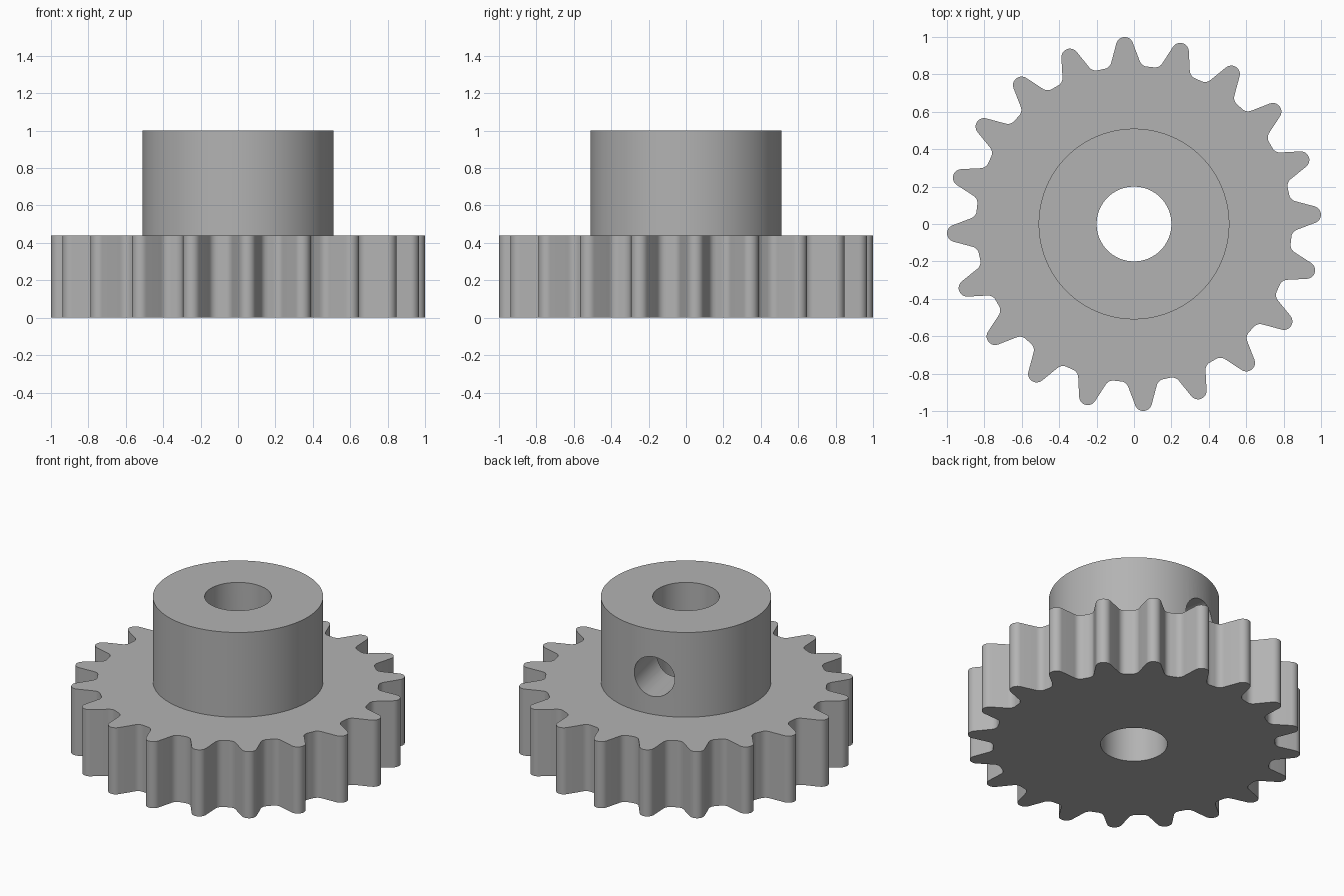
import bpy, bmesh, math
from mathutils import Matrix

if "Cube" in bpy.data.objects:
    bpy.data.objects.remove(bpy.data.objects["Cube"])

TEETH, FIRST = 20, math.radians(3)
GEAR_H, HUB_R, BORE_R, HOLE_R = 0.44, 0.51, 0.2, 0.131

steel = bpy.data.materials.new("steel_grey")
steel.diffuse_color = (0.45, 0.45, 0.45, 1)
steel.use_nodes = True
steel.node_tree.nodes["Principled BSDF"].inputs["Base Color"].default_value = steel.diffuse_color


def make(name, bm):
    bmesh.ops.recalc_face_normals(bm, faces=bm.faces)
    mesh = bpy.data.meshes.new(name)
    bm.to_mesh(mesh)
    bm.free()
    obj = bpy.data.objects.new(name, mesh)
    mesh.materials.append(steel)
    bpy.context.collection.objects.link(obj)
    return obj


def cylinder(name, radius, depth, matrix, segments=96):
    bm = bmesh.new()
    bmesh.ops.create_cone(bm, cap_ends=True, segments=segments, radius1=radius,
                          radius2=radius, depth=depth, matrix=matrix)
    return make(name, bm)


def combine(target, other, operation):
    mod = target.modifiers.new(operation, 'BOOLEAN')
    mod.operation, mod.solver, mod.object = operation, 'EXACT', other
    bpy.context.view_layer.objects.active = target
    bpy.ops.object.modifier_apply(modifier=mod.name)
    bpy.data.objects.remove(other)


# Half tooth as (sideways, radial): round tip, straight flank, root fillet
half = [(0.046 * math.sin(math.radians(a)), 0.955 + 0.046 * math.cos(math.radians(a)))
        for a in range(0, 73, 12)]
half += [(0.075, 0.872), (0.079, 0.861), (0.085, 0.852), (0.093, 0.845),
         (0.104, 0.8385), (0.118, 0.836)]
tooth = [(-s, r) for s, r in reversed(half[1:])] + half

# Toothed disc
bm = bmesh.new()
ring = []
for i in range(TEETH):
    base = FIRST + i * math.tau / TEETH
    for s, r in tooth:
        a, d = base + math.atan2(s, r), math.hypot(s, r)
        ring.append(bm.verts.new((d * math.cos(a), d * math.sin(a), 0)))
face = bm.faces.new(ring)
top = bmesh.ops.extrude_face_region(bm, geom=[face])["geom"]
bmesh.ops.translate(bm, vec=(0, 0, GEAR_H),
                    verts=[v for v in top if isinstance(v, bmesh.types.BMVert)])
gear = make("toothed_gear_with_hub", bm)

# Hub, shaft bore and one-sided set screw hole
combine(gear, cylinder("hub", HUB_R, 0.8, Matrix.Translation((0, 0, 0.6))), 'UNION')
combine(gear, cylinder("bore_cutter", BORE_R, 3, Matrix.Translation((0, 0, 0.5)), 64), 'DIFFERENCE')
hole = (Matrix.Translation((0, 0, 0.69)) @ Matrix.Rotation(math.radians(102.5), 4, 'Z')
        @ Matrix.Translation((0.4, 0, 0)) @ Matrix.Rotation(math.pi / 2, 4, 'Y'))
combine(gear, cylinder("screw_hole_cutter", HOLE_R, 0.8, hole, 48), 'DIFFERENCE')

bpy.ops.object.select_all(action='DESELECT')
gear.select_set(True)
bpy.context.view_layer.objects.active = gear
bpy.ops.object.shade_smooth_by_angle(angle=math.radians(30))
